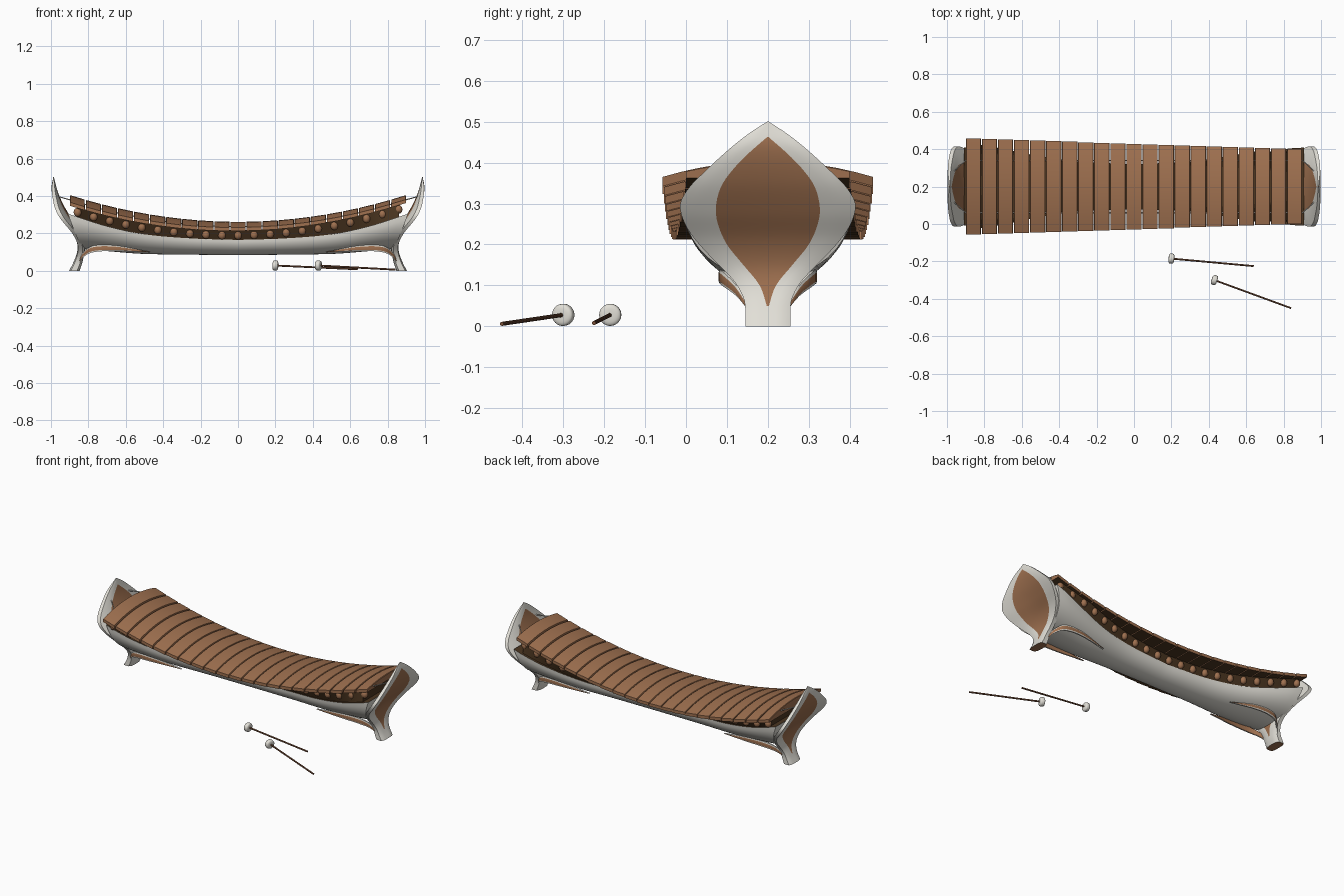
import bpy, bmesh, math
from mathutils import Vector

if "Cube" in bpy.data.objects:
    bpy.data.objects.remove(bpy.data.objects["Cube"])

CY = 0.2  # centre line of the instrument in y


def material(name, rgb):
    m = bpy.data.materials.new(name)
    m.diffuse_color = (*rgb, 1)
    m.use_nodes = True
    m.node_tree.nodes["Principled BSDF"].inputs["Base Color"].default_value = m.diffuse_color
    return m


WHITE = material("ivory white", (0.76, 0.74, 0.68))
BROWN = material("warm wood", (0.35, 0.165, 0.08))
DARK = material("dark wood", (0.072, 0.037, 0.015))
STICK = material("red brown stick", (0.2, 0.085, 0.042))


def curve(*pts):
    """Smooth function through (t, value) points."""
    def slope(i):
        a, b = pts[max(i - 1, 0)], pts[min(i + 1, len(pts) - 1)]
        return (b[1] - a[1]) / (b[0] - a[0])

    def f(t):
        t = min(max(t, pts[0][0]), pts[-1][0])
        i = next(k for k in range(len(pts) - 1) if t <= pts[k + 1][0])
        (t0, v0), (t1, v1) = pts[i], pts[i + 1]
        h = t1 - t0
        u = (t - t0) / h
        return ((2*u**3 - 3*u*u + 1) * v0 + (u**3 - 2*u*u + u) * h * slope(i)
                + (3*u*u - 2*u**3) * v1 + (u**3 - u*u) * h * slope(i + 1))
    return f


def finish(name, bm, mats, angle=35):
    bmesh.ops.recalc_face_normals(bm, faces=bm.faces)
    me = bpy.data.meshes.new(name)
    bm.to_mesh(me)
    bm.free()
    for m in mats:
        me.materials.append(m)
    ob = bpy.data.objects.new(name, me)
    bpy.context.collection.objects.link(ob)
    bpy.ops.object.select_all(action='DESELECT')
    ob.select_set(True)
    bpy.context.view_layer.objects.active = ob
    bpy.ops.object.shade_smooth_by_angle(angle=math.radians(angle))
    return ob


def loft(name, rings, mats, rule=lambda i, j: 0, cap=0):
    """Skin closed rings of points; rule(row, column) picks the material."""
    bm = bmesh.new()
    vs = [[bm.verts.new(p) for p in r] for r in rings]
    n = len(rings[0])
    for i in range(len(vs) - 1):
        for j in range(n):
            k = (j + 1) % n
            f = bm.faces.new((vs[i][j], vs[i][k], vs[i + 1][k], vs[i + 1][j]))
            f.material_index = rule(i, j)
    for r in (vs[0], vs[-1]):
        bm.faces.new(r).material_index = cap
    return finish(name, bm, mats)


def rod(name, a, b, r, mat):
    a, b = Vector(a), Vector(b)
    bm = bmesh.new()
    bmesh.ops.create_cone(bm, cap_ends=True, segments=10, radius1=r, radius2=r, depth=(b - a).length)
    ob = finish(name, bm, [mat])
    ob.location = (a + b) / 2
    ob.rotation_euler = (b - a).to_track_quat('Z', 'Y').to_euler()


# Shared shapes of the boat body and the row of bars
rim = curve((0, .165), (.25, .173), (.5, .195), (.7, .238), (.85, .285), (.95, .32))
keel = curve((0, .084), (.5, .09), (.7, .105), (.95, .125))
body_w = curve((0, .1), (.3, .114), (.5, .142), (.7, .182), (.85, .206), (.95, .208))
THICK = .019


def bar_top(x):
    return .262 + .14 * (x / .89) ** 2


def bar_len(x):
    return .2285 - .0285 * x / .86


def bar_rise(x):
    return .58 * bar_len(x) ** 2


# Boat-shaped resonator body
rings = []
for i in range(41):
    s = -1 + i / 20
    ring = []
    for j in range(-10, 11):
        a = abs(j) / 10 * math.pi / 2
        k = 1 - math.cos(a)
        x = s * (.835 + .075 * k)
        z = keel(abs(x)) + (rim(abs(x)) - keel(abs(x))) * k
        ring.append((x, CY + math.copysign(body_w(abs(x)) * math.sin(a), j), z))
    rings.append(ring)
loft("resonator_body", rings, [WHITE, DARK], lambda i, j: int(j == 20))

# Dark lining between body rim and bars
rings = []
for i in range(41):
    x = (-1 + i / 20) * .86
    top = bar_top(x) - bar_rise(x) - THICK + .004
    lo, hi = body_w(abs(x)) * .93, min(body_w(abs(x)) + .02, bar_len(x) - .02)
    zl = min(rim(abs(x)) - .004, top - .01)
    rings.append([(x, CY - lo, zl), (x, CY + lo, zl), (x, CY + hi, top), (x, CY - hi, top)])
loft("inner_lining", rings, [DARK])

# 21 arched bars with rounded tuning lumps beneath both ends
for n in range(21):
    x = -.858 + n * .0858
    L, rise = bar_len(x), bar_rise(x)
    tilt = math.atan(.28 * x / .89 ** 2)
    ex, ez = Vector((math.cos(tilt), 0, math.sin(tilt))), Vector((-math.sin(tilt), 0, math.cos(tilt)))
    rings = []
    for i in range(13):
        u = -1 + i / 6
        c = Vector((x, CY + u * L, bar_top(x) - rise * u * u))
        base = Vector((x, CY + u * L, bar_top(x) - rise - THICK))
        rings.append([c - ex*.041 - ez*.003, c - ex*.039, c + ex*.039, c + ex*.041 - ez*.003,
                      base + ex*.041, base - ex*.041])
    loft(f"bar_{n + 1}", rings, [BROWN, DARK], lambda i, j: int(j == 4))
    for side in (-1, 1):
        bm = bmesh.new()
        bmesh.ops.create_uvsphere(bm, u_segments=12, v_segments=8, radius=1)
        ob = finish(f"tuning_lump_{n + 1}", bm, [BROWN], 180)
        ob.scale = (.021, .02, .024)
        ob.location = (x, CY + side * min(body_w(abs(x)) + .004, L - .03),
                       bar_top(x) - rise - THICK - .022)

# Suspension cords threaded through the bars on both sides
for side in (-1, 1):
    path = [Vector((end * .965, CY + side * .08, .398)) for end in (-1, 1)]
    for n in range(22):
        x = -.9 + n * .0858
        y = side * .14
        z = bar_top(x) - bar_rise(x) * (y / bar_len(x)) ** 2 - .014
        path.insert(-1, Vector((x, CY + y, z)))
    rings = [[p + Vector((0, .0035 * math.cos(a), .0035 * math.sin(a)))
              for a in (k * math.pi / 3 for k in range(6))] for p in path]
    loft("suspension_cord", rings, [WHITE])

# Curved end boards with leaf-shaped inlays, and side braces
half = curve((0, .055), (.06, .057), (.1, .075), (.13, .1), (.17, .14), (.22, .184), (.26, .207),
             (.3, .214), (.34, .192), (.37, .163), (.43, .098), (.47, .048), (.5, .002))
inlay = curve((.045, .001), (.1, .02), (.15, .06), (.2, .1), (.25, .122), (.29, .127),
              (.34, .115), (.38, .088), (.42, .05), (.463, .001))
outer = curve((0, .903), (.04, .882), (.1, .86), (.15, .858), (.21, .88), (.28, .927),
              (.36, .972), (.44, .996), (.5, .988))
thick = curve((0, .056), (.1, .04), (.3, .037), (.44, .027), (.5, .004))
zs = [i * .0125 for i in range(41)]
spine = [curve((0, .85), (.2, .825), (.45, .77), (.7, .65), (1, .47)),
         curve((0, .05), (.2, .078), (.45, .112), (.7, .117), (1, .09)),
         curve((0, .05), (.2, .088), (.45, .117), (.7, .12), (1, .1))]
tall = curve((0, .016), (.4, .034), (.7, .028), (1, .003))

for end, label in ((-1, "left"), (1, "right")):
    rings = []
    for z in zs:
        w = half(z)
        k = min(inlay(z), w * .9) if .045 < z < .463 else .0005
        ys = [-w, -w*.7 - k*.3, -w*.35 - k*.65, -k, -k*.5, 0, k*.5, k, w*.35 + k*.65, w*.7 + k*.3, w]

        def at(y, back):
            # back = 1 is the inner face; edges are softened and flare outwards
            soft = .2 * thick(z) * (abs(y) / w) ** 4 * (1 if back else -1)
            x = outer(z) - thick(z) * back + soft + .03 * (y / .21) ** 2
            return (end * x, CY + y, z)
        rings.append([at(y, 0) for y in ys] + [at(y, 1) for y in reversed(ys)])
    loft(f"{label}_end_board", rings, [WHITE, BROWN],
         lambda i, j: int((3 <= j <= 6 or 14 <= j <= 17) and .04 < zs[i] < .46), cap=1)

    for side in (-1, 1):
        # Crescent brace: white rim bands around a brown middle band
        rings = []
        for i in range(21):
            t = i / 20
            x, y, z = (f(t) for f in spine)
            h = tall(t) / 2
            rings.append([(end * x, CY + side * (y + dy), z + h * dz) for dy, dz in
                          ((-.008, -1), (0, -1), (.002, -.6), (.002, .6), (0, 1), (-.008, 1))])
        loft(f"{label}_brace", rings, [WHITE, BROWN], lambda i, j: int(j in (2, 5)))

# Two mallets lying in front
for n, (a, b) in enumerate((((.2, -.185, .028), (.64, -.225, .008)),
                            ((.43, -.3, .028), (.84, -.45, .006)))):
    rod(f"mallet_stick_{n + 1}", a, b, .005, STICK)
    bm = bmesh.new()
    bmesh.ops.create_uvsphere(bm, u_segments=24, v_segments=16, radius=1)
    for v in bm.verts:  # rounded disc
        r = math.hypot(v.co.x, v.co.y)
        v.co /= (r ** 4 + v.co.z ** 4) ** .25
    ob = finish(f"mallet_head_{n + 1}", bm, [WHITE], 180)
    ob.scale = (.027, .027, .015)
    ob.location = a
    ob.rotation_euler = (Vector(b) - Vector(a)).to_track_quat('Z', 'Y').to_euler()
